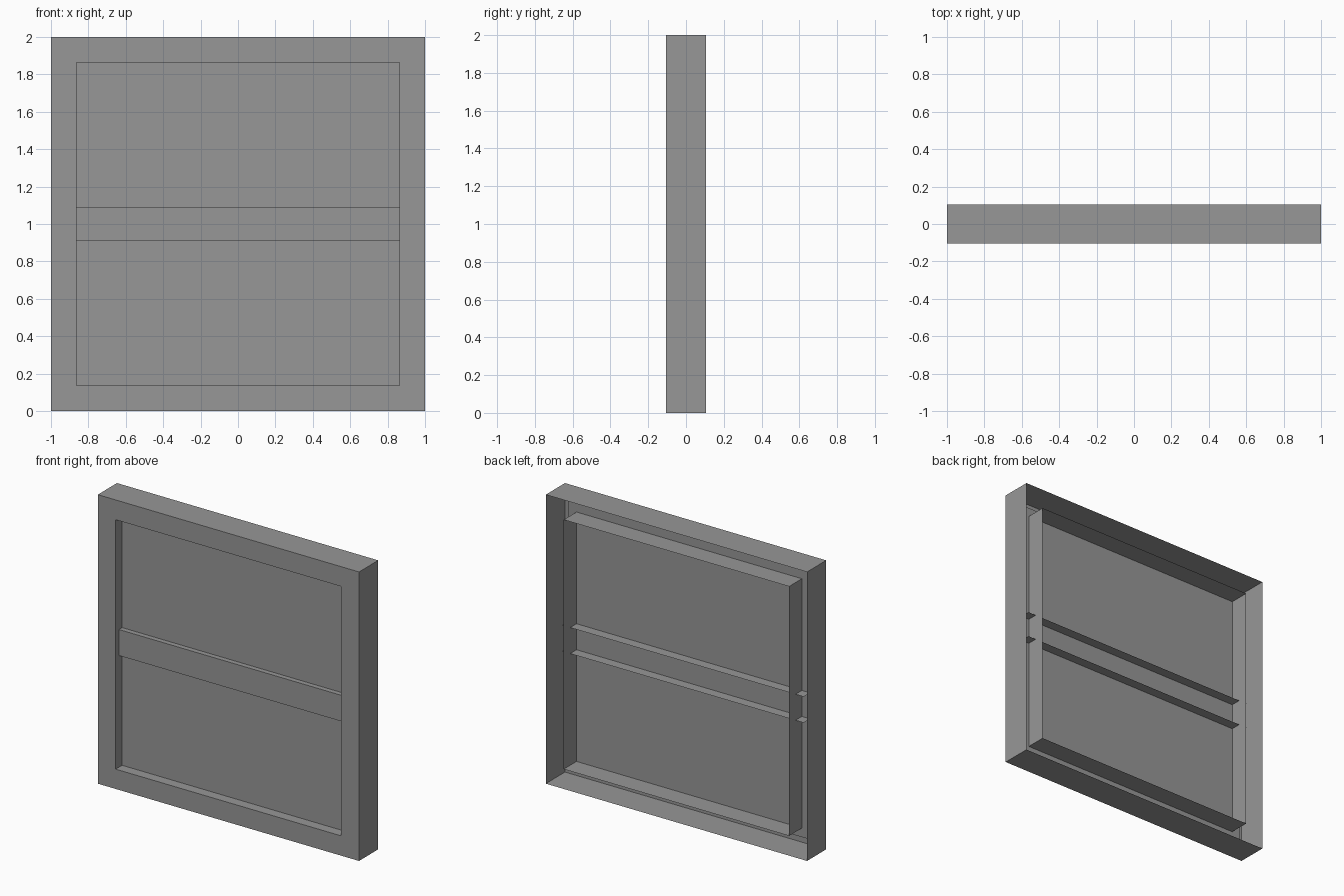
import bpy
import bmesh

cube = bpy.data.objects.get("Cube")
if cube:
    bpy.data.objects.remove(cube, do_unlink=True)

GREY = (0.31, 0.31, 0.31, 1.0)
grey = bpy.data.materials.new("plain_grey")
grey.use_nodes = True
grey.diffuse_color = GREY
for node in grey.node_tree.nodes:
    if node.type == "BSDF_PRINCIPLED":
        node.inputs["Base Color"].default_value = GREY

FRONT, BACK = -0.105, 0.105
HALF, OPENING, PANE_HALF = 1.0, 0.863, 0.925
PANE_Y = -0.035


def square(half, y):
    """Corners of an upright square centred on the window."""
    return [(sx * half, y, 1 + sz * half)
            for sx, sz in ((-1, -1), (1, -1), (1, 1), (-1, 1))]


def make_sheet(name, rows, closed=False, cap=False):
    """Bridge successive rows of points into a thin sheet."""
    bm = bmesh.new()
    rows = [[bm.verts.new(p) for p in row] for row in rows]
    count = len(rows[0])
    for a, b in zip(rows, rows[1:]):
        for i in range(count if closed else count - 1):
            j = (i + 1) % count
            bm.faces.new((a[i], a[j], b[j], b[i]))
    if cap:
        bm.faces.new(rows[0])
    mesh = bpy.data.meshes.new(name)
    bm.to_mesh(mesh)
    bm.free()
    mesh.materials.append(grey)
    obj = bpy.data.objects.new(name, mesh)
    bpy.context.collection.objects.link(obj)
    return obj


# Hollow frame: outer walls, front face and inner walls, open at the back
make_sheet("window_frame", [square(HALF, BACK), square(HALF, FRONT),
                            square(OPENING, FRONT), square(OPENING, BACK)],
           closed=True)

# Glass pane, reaching past the opening into the hollow frame
make_sheet("window_pane", [square(PANE_HALF, PANE_Y)], cap=True)

# Middle rail: channel section open at the back, running through the inner walls
RAIL_FRONT, RAIL_BACK, RAIL_HALF = -0.07, 0.035, 0.09
section = [(RAIL_BACK, -1), (RAIL_FRONT, -1), (RAIL_FRONT, 1), (RAIL_BACK, 1)]
make_sheet("middle_rail",
           [[(x, y, 1 + s * RAIL_HALF) for x in (-PANE_HALF, PANE_HALF)]
            for y, s in section])
